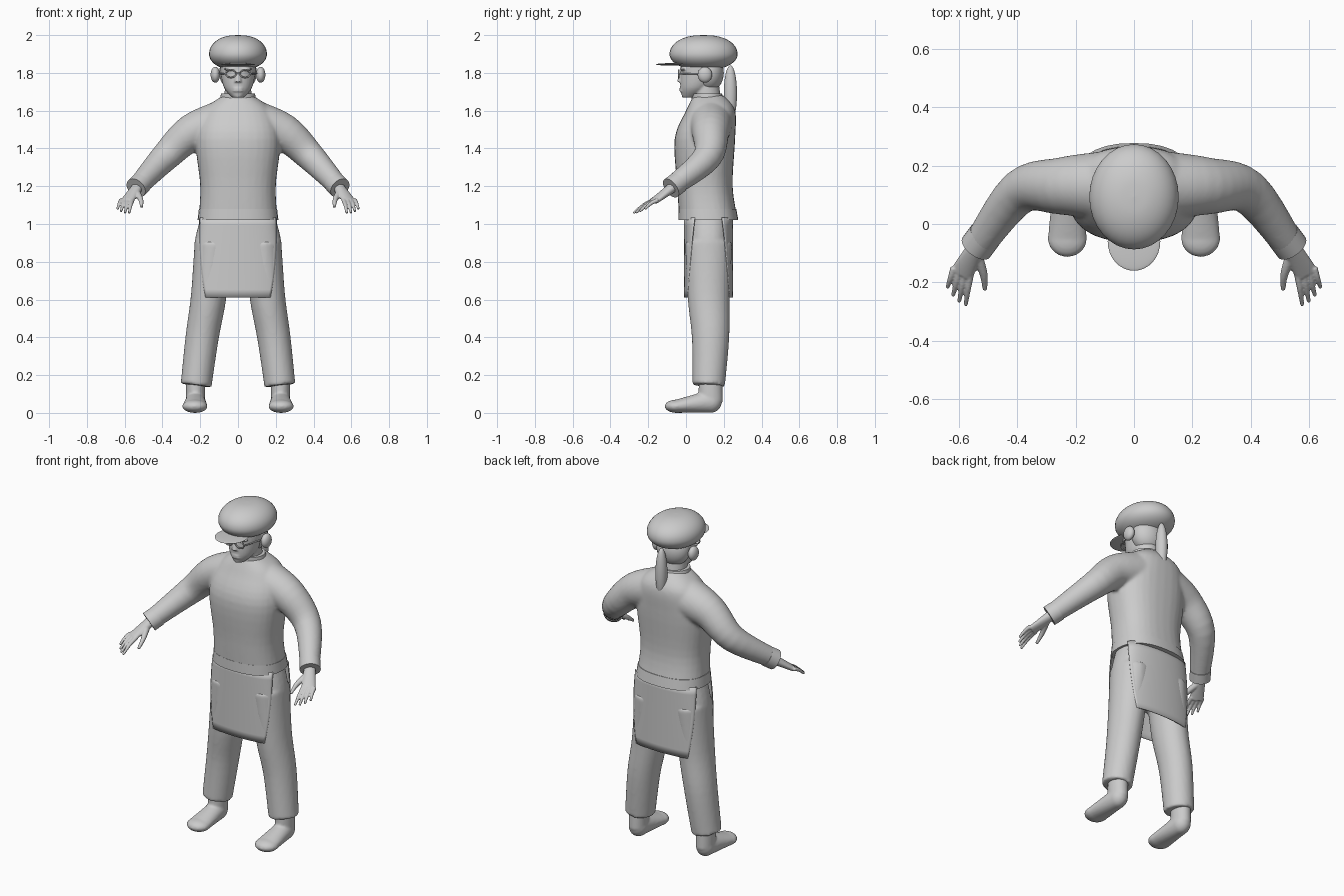
import bpy, bmesh, math
from mathutils import Vector, Matrix

cube = bpy.data.objects.get("Cube")
if cube:
    bpy.data.objects.remove(cube, do_unlink=True)

GREY = (0.6, 0.6, 0.6, 1)
UP = Vector((0, 0, 1))
BACK = Vector((0, 1, 0))
clay = bpy.data.materials.new("clay_grey")
clay.use_nodes = True
clay.diffuse_color = GREY
clay.node_tree.nodes["Principled BSDF"].inputs["Base Color"].default_value = GREY


def spline(points, steps=5):
    """Catmull-Rom curve through vectors of any length."""
    last = len(points) - 1
    curve = []
    for i in range(last):
        before, start = points[max(0, i - 1)], points[i]
        end, after = points[i + 1], points[min(last, i + 2)]
        for step in range(steps):
            t = step / steps
            leave, arrive = (end - before) / 2, (after - start) / 2
            ease = t * t * (3 - 2 * t)
            curve.append(start.lerp(end, ease) + leave * t * (1 - t) ** 2 - arrive * t * t * (1 - t))
    return curve + [points[last]]


def loft(bm, rings, axis=None, sign=1, power=2, sides=32):
    """Skin rings given as x, y, z, half width, half depth."""
    rings = spline([Vector(ring) for ring in rings])
    centres = [Vector(ring[:3]) for ring in rings]
    main = (centres[-1] - centres[0]).normalized()
    reference = BACK if abs(main.z) > 0.9 else UP
    previous = None
    for i, centre in enumerate(centres):
        ahead, behind = centres[min(i + 1, len(centres) - 1)], centres[max(i - 1, 0)]
        tangent = axis or (ahead - behind).normalized()
        side = tangent.cross(reference).normalized()
        top = side.cross(tangent)
        width, depth = rings[i][3], rings[i][4]
        loop = []
        for k in range(sides):
            angle = math.tau * k / sides
            c, s = math.cos(angle), math.sin(angle)
            point = (centre + side * math.copysign(abs(c) ** (2 / power), c) * width
                     + top * math.copysign(abs(s) ** (2 / power), s) * depth)
            loop.append(bm.verts.new((point.x * sign, point.y, point.z)))
        if previous:
            for k in range(sides):
                bm.faces.new((previous[k - 1], previous[k], loop[k], loop[k - 1]))
        else:
            bm.faces.new(loop)
        previous = loop
    bm.faces.new(previous)


def limb(bm, points, first, last, sign=1, sides=32):
    """Tube whose half width and half depth change evenly from first to last."""
    first, last = Vector(first), Vector(last)
    count = len(points) - 1
    loft(bm, [(*p, *first.lerp(last, i / count)) for i, p in enumerate(points)], sign=sign, sides=sides)


def stack(bm, rows, power=2):
    """Level rings given as height, centre y, half width, half depth."""
    loft(bm, [(0, y, z, width, depth) for z, y, width, depth in rows], axis=UP, power=power)


def ball(bm, centre, size, sign=1):
    x, y, z = centre
    place = Matrix.Translation((x * sign, y, z)) @ Matrix.Diagonal((*size, 1))
    bmesh.ops.create_uvsphere(bm, u_segments=32, v_segments=20, radius=1, matrix=place)


def finish(name, bm, voxel=None):
    """Make the object; a voxel size fuses its pieces into one soft skin."""
    bmesh.ops.recalc_face_normals(bm, faces=bm.faces)
    mesh = bpy.data.meshes.new(name)
    bm.to_mesh(mesh)
    bm.free()
    mesh.materials.append(clay)
    part = bpy.data.objects.new(name, mesh)
    bpy.context.collection.objects.link(part)
    bpy.ops.object.select_all(action='DESELECT')
    part.select_set(True)
    bpy.context.view_layer.objects.active = part
    bpy.ops.object.shade_smooth_by_angle(angle=math.radians(50))
    if voxel:
        fuse = part.modifiers.new("fuse", 'REMESH')
        fuse.mode = 'VOXEL'
        fuse.voxel_size = voxel
        fuse.use_smooth_shade = True
        soften = part.modifiers.new("soften", 'SMOOTH')
        soften.factor = 0.5
        soften.iterations = 4
    return part


# Shirt: torso and sleeves fused
bm = bmesh.new()
stack(bm, [(1.02, .12, .21, .155), (1.2, .1, .2, .147), (1.45, .1, .225, .16),
           (1.6, .13, .18, .13), (1.68, .12, .08, .08)], power=2.4)
sleeve = [(.1, .13, 1.53), (.25, .13, 1.48), (.39, .11, 1.35), (.53, -.07, 1.2)]
for sign in (1, -1):
    limb(bm, sleeve, (.12, .12), (.054, .054), sign)
finish("shirt", bm, .01)

# Shirt hem and collar
bm = bmesh.new()
stack(bm, [(1.02, .118, .214, .159), (1.08, .113, .207, .153)], power=2.4)
finish("shirt_hem", bm)
bm = bmesh.new()
stack(bm, [(1.63, .12, .1, .09), (1.69, .11, .09, .08)])
finish("collar", bm)

# Hands, cuffs, feet and ear covers
knuckles = Vector((.59, -.17, 1.12))
across = Vector((.93, .37, 0))
forward = Vector((.02, -.09, -.06))
for label, sign in (("left", 1), ("right", -1)):
    bm = bmesh.new()
    limb(bm, [(.51, -.04, 1.22), (.54, -.08, 1.19)], (.058, .058), (.058, .058), sign)
    finish(label + "_cuff", bm)

    bm = bmesh.new()
    limb(bm, [(.52, -.05, 1.21), knuckles], (.03, .03), (.04, .016), sign)
    for finger in range(4):
        spread = across * (finger - 1.5)
        base = knuckles + spread * .02 - forward * .1
        tip = base + forward * (1.15 - .04 * finger ** 2) + spread * .005
        bend = base.lerp(tip, .5) + UP * .008
        limb(bm, [base, bend, tip], (.013, .013), (.007, .007), sign, sides=12)
    limb(bm, [(.54, -.1, 1.17), (.515, -.17, 1.13), (.51, -.225, 1.09)], (.02, .02), (.008, .008), sign, sides=12)
    finish(label + "_hand", bm, .004)

    bm = bmesh.new()
    heel, toe = Vector((.225, .13, .06)), Vector((.228, -.05, .035))
    limb(bm, [heel, toe], (.052, .06), (.067, .035), sign)
    ball(bm, heel, (.052, .06, .06), sign)
    ball(bm, toe, (.067, .063, .035), sign)
    limb(bm, [heel, heel + UP * .2], (.05, .065), (.05, .06), sign)
    finish(label + "_foot", bm, .007)

    bm = bmesh.new()
    ball(bm, (.12, .1, 1.79), (.025, .038, .042), sign)
    finish(label + "_ear_cover", bm)

# Trousers: hips and two legs fused
bm = bmesh.new()
stack(bm, [(1.06, .12, .19, .12), (.9, .12, .23, .125), (.75, .12, .22, .1)], power=2.4)
leg = [(.13, .12, .9), (.155, .12, .62), (.19, .13, .4), (.222, .12, .145)]
for sign in (1, -1):
    limb(bm, leg, (.1, .125), (.082, .086), sign)
finish("trousers", bm, .01)

# Apron panels: curved sheets that flatten and narrow toward the bottom
for label, facing in (("front", -1), ("back", 1)):
    bm = bmesh.new()
    bmesh.ops.create_grid(bm, x_segments=24, y_segments=10, size=1)
    for v in bm.verts:
        drop = (1 - v.co.y) / 2
        turn = v.co.x * (1.3 - drop / 2)
        half = .21 + .03 * math.sin(drop * math.pi / 2)
        v.co = (half * math.sin(turn), .117 + facing * .128 * math.cos(turn) ** .45, 1.035 - .425 * drop)
    finish(label + "_apron_panel", bm).modifiers.new("cloth", 'SOLIDIFY').thickness = .005

# Head: skull, neck, nose, lips and brows fused
bm = bmesh.new()
stack(bm, [(1.67, .02, .03, .04), (1.72, .05, .073, .08), (1.8, .075, .092, .105), (1.87, .085, .095, .11)])
limb(bm, [(0, .12, 1.6), (0, .1, 1.76)], (.075, .075), (.068, .07))
limb(bm, [(0, -.02, 1.81), (0, -.035, 1.75)], (.01, .01), (.018, .014), sides=16)
for height in (1.705, 1.718):
    ball(bm, (0, -.02, height), (.03, .015, .007))
for sign in (1, -1):
    ball(bm, (.04, -.015, 1.82), (.035, .018, .008), sign)
finish("head", bm, .005)

# Glasses: rims, temples and bridge
bm = bmesh.new()
wire = (.004, .004)
for sign in (1, -1):
    rim = []
    for i in range(17):
        angle = math.tau * i / 16
        rim.append((.038 + .027 * math.cos(angle), -.038, 1.795 + .02 * math.sin(angle)))
    for pair in zip(rim, rim[1:]):
        limb(bm, pair, wire, wire, sign, sides=8)
    limb(bm, [rim[0], (.1, .08, 1.797)], wire, wire, sign, sides=8)
limb(bm, [(-.012, -.04, 1.797), (.012, -.04, 1.797)], wire, wire, sides=8)
finish("glasses", bm)

# Cap: rounded crown, fuller above than below, with a thin brim
bm = bmesh.new()
crown = []
for i in range(-6, 7):
    angle = i * math.pi / 12
    reach = max(math.cos(angle), .001) ** .85
    crown.append((1.9 + (.1 if i > 0 else .085) * math.sin(angle), .093, .153 * reach, .18 * reach))
stack(bm, crown)
finish("cap", bm)
bm = bmesh.new()
ball(bm, (0, -.06, 1.845), (.09, .1, .007))
finish("cap_brim", bm)

# Hair and ponytail
bm = bmesh.new()
ball(bm, (0, .12, 1.8), (.1, .08, .1))
finish("hair", bm)
bm = bmesh.new()
ball(bm, (0, .235, 1.69), (.032, .035, .15))
finish("ponytail", bm)
